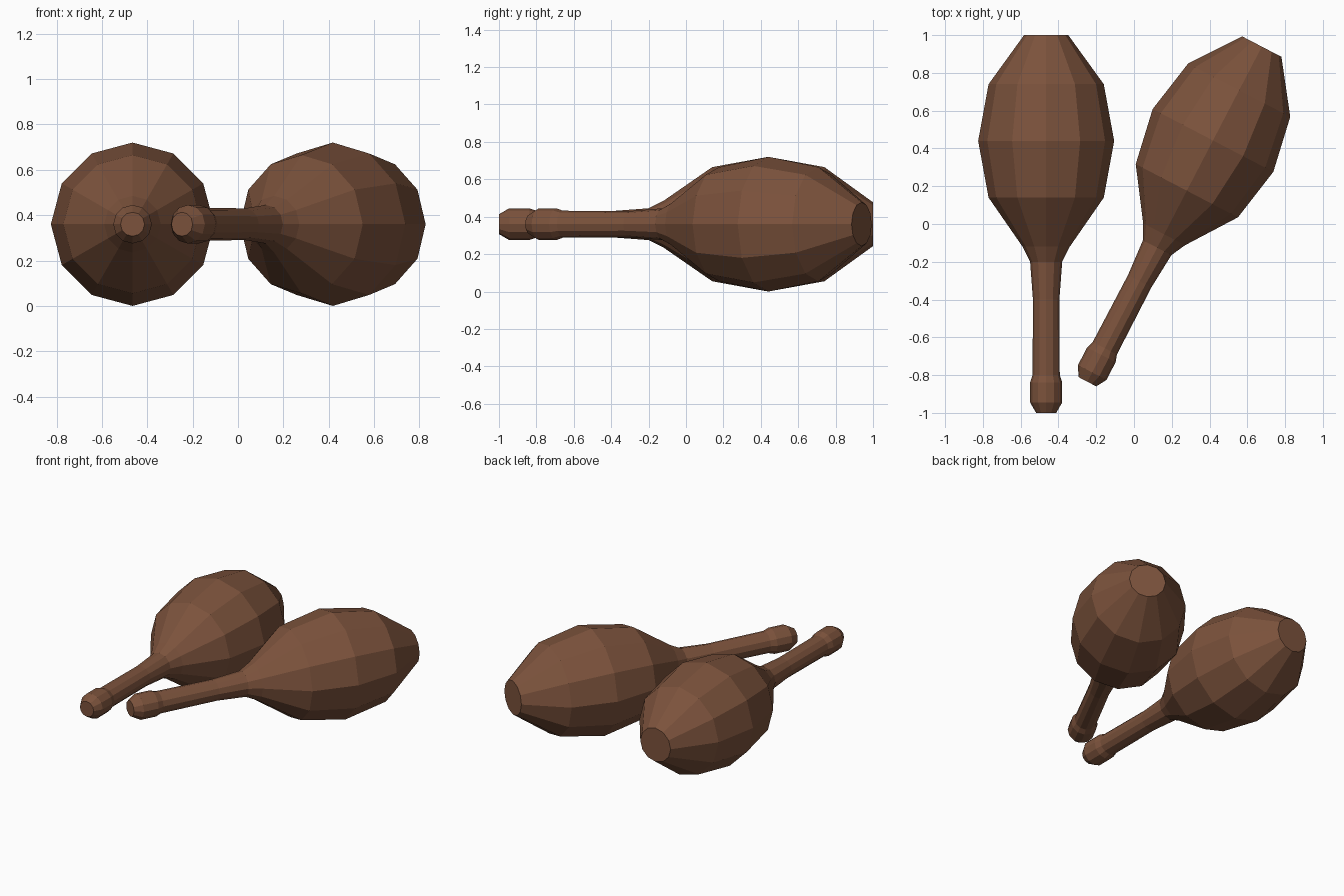
import bpy, bmesh, math

if "Cube" in bpy.data.objects:
    bpy.data.objects.remove(bpy.data.objects["Cube"])

SIDES = 12
# (position along axis, radius) from knob to head end
PROFILE = [(-1.0, 0.053), (-0.945, 0.085), (-0.84, 0.085), (-0.80, 0.072),
           (-0.40, 0.07), (-0.20, 0.085), (-0.12, 0.125), (0.14, 0.305),
           (0.44, 0.36), (0.74, 0.305), (1.0, 0.117)]

wood = bpy.data.materials.new("brown_wood")
wood.diffuse_color = (0.2, 0.085, 0.045, 1)
wood.use_nodes = True
wood.node_tree.nodes["Principled BSDF"].inputs["Base Color"].default_value = wood.diffuse_color


def maraca(name, x, y, angle):
    """Lathe the profile round the y axis, with flat caps at both ends."""
    bm = bmesh.new()
    rings = []
    for d, r in PROFILE:
        rings.append([bm.verts.new((r * math.cos(2 * math.pi * i / SIDES), d,
                                    r * math.sin(2 * math.pi * i / SIDES)))
                      for i in range(SIDES)])
    for a, b in zip(rings, rings[1:]):
        for i in range(SIDES):
            j = (i + 1) % SIDES
            bm.faces.new((a[i], a[j], b[j], b[i]))
    bm.faces.new(rings[0])
    bm.faces.new(rings[-1])
    bmesh.ops.recalc_face_normals(bm, faces=bm.faces)
    mesh = bpy.data.meshes.new(name)
    bm.to_mesh(mesh)
    bm.free()
    mesh.materials.append(wood)
    obj = bpy.data.objects.new(name, mesh)
    obj.location = (x, y, 0.36)
    obj.rotation_euler.z = angle
    bpy.context.collection.objects.link(obj)


# Straight maraca and the one turned outwards
maraca("left_maraca", -0.465, 0.0, 0.0)
maraca("right_maraca", 0.215, 0.052, math.radians(-27.5))
